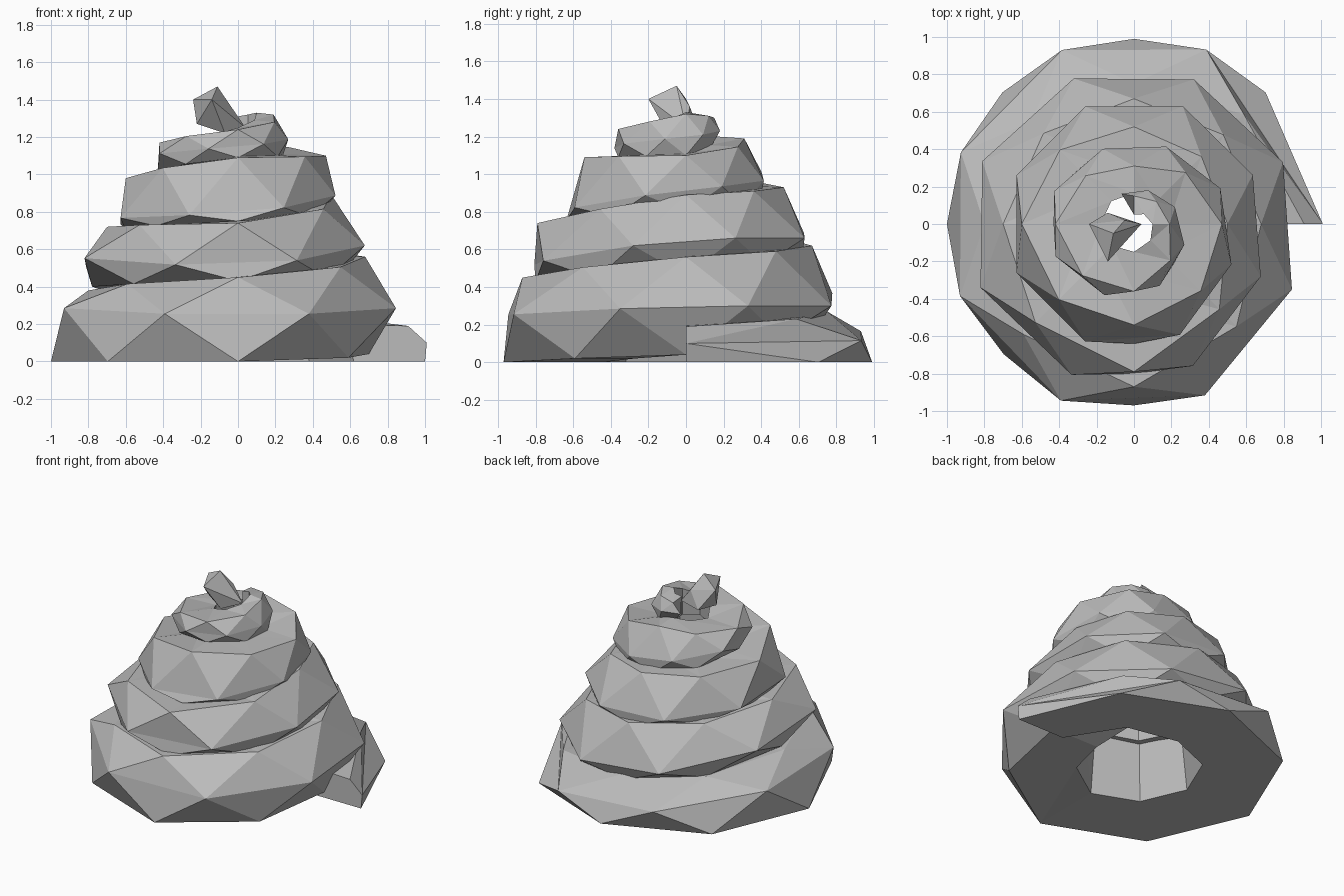
import bpy, bmesh, math

cube = bpy.data.objects.get("Cube")
if cube:
    bpy.data.objects.remove(cube)

# One flat grey for the whole model
grey = bpy.data.materials.new("Mid grey")
grey.use_nodes = True
colour = (0.5, 0.5, 0.5, 1)
grey.diffuse_color = colour
grey.node_tree.nodes["Principled BSDF"].inputs["Base Color"].default_value = colour

# Coil section at every quarter turn:
# low radius, low height, widest radius, its height, top radius, top height
SECTIONS = [
    (1.0, 0, .98, .1, .91, .19), (.99, 0, .98, .12, .75, .27),
    (1.0, 0, .97, .3, .8, .38), (.97, 0, 1.0, .24, .87, .45),
    (.7, .04, .85, .3, .68, .56), (.72, .22, .8, .3, .67, .62),
    (.78, .4, .87, .57, .7, .72), (.8, .43, .84, .5, .79, .74),
    (.55, .46, .67, .66, .5, .89), (.62, .58, .66, .66, .52, .93),
    (.6, .7, .66, .76, .6, .98), (.64, .75, .66, .79, .54, 1.09),
    (.45, .8, .51, .92, .47, 1.1), (.4, .88, .41, .98, .31, 1.19),
    (.43, 1.02, .46, 1.1, .42, 1.17), (.36, 1.09, .38, 1.15, .36, 1.24),
    (.24, 1.1, .25, 1.2, .19, 1.32), (.12, 1.17, .17, 1.24, .15, 1.3),
]
STEPS = 2  # rings per quarter turn


def section(q):
    """Section values at q quarter turns, blended between neighbours."""
    q = min(q, len(SECTIONS) - 1)
    i = min(int(q), len(SECTIONS) - 2)
    return [a + (b - a) * (q - i) for a, b in zip(SECTIONS[i], SECTIONS[i + 1])]


def polar(q, radius, z):
    a = q * math.pi / 2
    return (radius * math.cos(a), radius * math.sin(a), z)


def finish(name, bm):
    bmesh.ops.recalc_face_normals(bm, faces=bm.faces)
    mesh = bpy.data.meshes.new(name)
    bm.to_mesh(mesh)
    bm.free()
    mesh.materials.append(grey)
    ob = bpy.data.objects.new(name, mesh)
    bpy.context.collection.objects.link(ob)


# Rising coil: the widest row is staggered half a step for faceted triangles
bm = bmesh.new()
rings = []
for k in range((len(SECTIONS) - 1) * STEPS + 1):
    q = k / STEPS
    shift = q + (0.5 / STEPS if k else 0)
    r_low, z_low, _, _, r_top, z_top = section(q)
    _, _, r_mid, z_mid, _, _ = section(shift)
    hole = r_low * (0.46 if q > 1 else 0.62 - 0.16 * q)
    points = [
        polar(q, hole, z_low), polar(q, r_low, z_low),
        polar(shift, r_mid * 1.03, z_mid),
        polar(q, r_top, z_top), polar(q, hole * 0.9, z_top + 0.01),
    ]
    rings.append([bm.verts.new(p) for p in points])

for r0, r1 in zip(rings, rings[1:]):
    for j in range(5):
        a, b = r0[j], r0[(j + 1) % 5]
        c, d = r1[(j + 1) % 5], r1[j]
        # Split toward the staggered row
        tris = ((a, b, d), (b, c, d)) if j != 2 else ((a, b, c), (a, c, d))
        for tri in tris:
            bm.faces.new(tri)
bm.faces.new(rings[0])
bm.faces.new(rings[-1])
finish("coil", bm)

# Leaning pointed tip
bm = bmesh.new()
for p in [(-.24, 0, 1.4), (-.11, -.05, 1.47), (-.05, .02, 1.36), (-.14, -.2, 1.4),
          (-.22, -.04, 1.27), (-.07, -.1, 1.22), (.04, 0, 1.25), (-.14, .06, 1.25)]:
    bm.verts.new(p)
bmesh.ops.convex_hull(bm, input=bm.verts)
finish("tip", bm)
